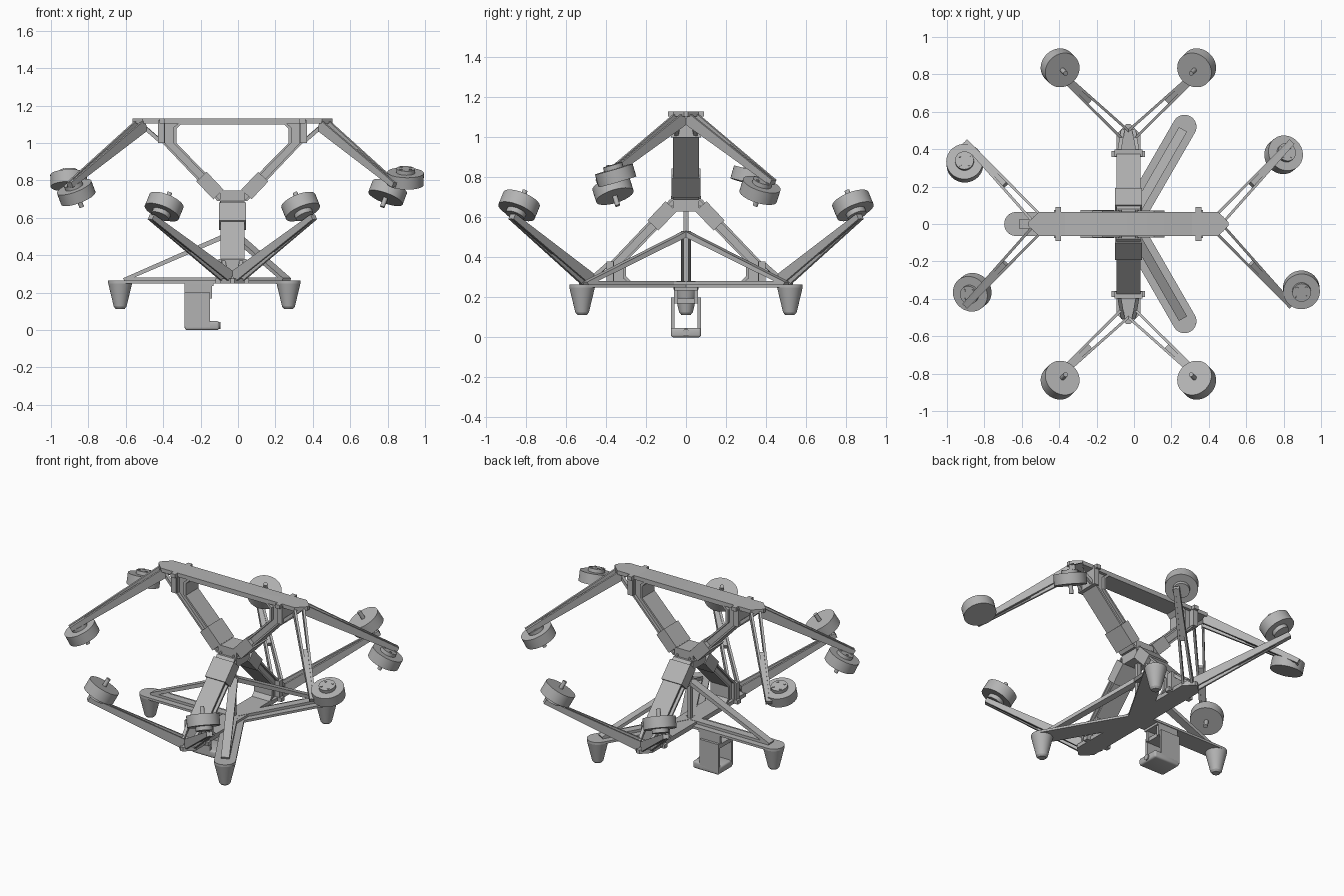
import bpy, bmesh, math
from mathutils import Matrix, Vector

if "Cube" in bpy.data.objects:
    bpy.data.objects.remove(bpy.data.objects["Cube"])

grey = bpy.data.materials.new("light_grey")
grey.use_nodes = True
colour = (0.45, 0.45, 0.45, 1)
grey.diffuse_color = colour
grey.node_tree.nodes["Principled BSDF"].inputs["Base Color"].default_value = colour

CX = -0.03  # shared vertical axis of both frames
UPPER = Matrix.Translation((CX, 0, 0))
# Lower frame: the same part turned upside down and crosswise
LOWER = Matrix(((0, 1, 0, CX), (1, 0, 0, 0), (0, 0, -1, 1.38), (0, 0, 0, 1)))
BASE = UPPER


def finish(name, bm, matrix=Matrix()):
    bm.transform(matrix)
    bmesh.ops.recalc_face_normals(bm, faces=bm.faces)
    mesh = bpy.data.meshes.new(name)
    bm.to_mesh(mesh)
    bm.free()
    ob = bpy.data.objects.new(name, mesh)
    bpy.context.collection.objects.link(ob)
    mesh.materials.append(grey)
    bpy.context.view_layer.objects.active = ob
    bpy.ops.object.select_all(action='DESELECT')
    ob.select_set(True)
    bpy.ops.object.shade_smooth_by_angle(angle=math.radians(35))
    return ob


def box(name, lo, hi, matrix=Matrix(), bevel=0):
    bm = bmesh.new()
    lo, hi = Vector(lo), Vector(hi)
    bmesh.ops.create_cube(bm, size=1)
    bm.transform(Matrix.Translation((lo + hi) / 2) @ Matrix.Diagonal((hi - lo).to_4d()))
    if bevel:
        bmesh.ops.bevel(bm, geom=bm.edges[:], offset=bevel, segments=3, affect='EDGES', profile=0.5)
    return finish(name, bm, matrix)


def bar(name, a, b, size_a, size_b, matrix=Matrix()):
    """Tapered bar; sizes are (width, height)."""
    a, b = Vector(a), Vector(b)
    d = (b - a).normalized()
    side = d.cross(Vector((0, 0, 1))).normalized()
    up = side.cross(d)
    bm = bmesh.new()
    ends = []
    for p, (w, h) in ((a, size_a), (b, size_b)):
        ends.append([bm.verts.new(p + side * w * s / 2 + up * h * t / 2)
                     for s, t in ((-1, -1), (1, -1), (1, 1), (-1, 1))])
        bm.faces.new(ends[-1])
    for i in range(4):
        j = (i + 1) % 4
        bm.faces.new((ends[0][i], ends[0][j], ends[1][j], ends[1][i]))
    return finish(name, bm, matrix)


def slab(name, outline, z0, z1, matrix=Matrix()):
    """Flat plate from an outline in x and y."""
    bm = bmesh.new()
    face = bm.faces.new([bm.verts.new((x, y, z0)) for x, y in outline])
    new = bmesh.ops.extrude_face_region(bm, geom=[face])["geom"]
    for v in new:
        if isinstance(v, bmesh.types.BMVert):
            v.co.z = z1
    return finish(name, bm, matrix)


def ring(name, outer, inner, half, matrix):
    """Closed band between two outlines in x and z."""
    bm = bmesh.new()
    loops = [[bm.verts.new((x, y, z)) for x, z in pts]
             for pts, y in ((outer, -half), (inner, -half), (inner, half), (outer, half))]
    for k in range(4):
        a, b = loops[k], loops[(k + 1) % 4]
        for i in range(len(a)):
            j = (i + 1) % len(a)
            bm.faces.new((a[i], a[j], b[j], b[i]))
    return finish(name, bm, matrix)


def disc(name, centre, axis, start, length, r1, r2=None, segs=40):
    """Cylinder or cone along an axis, starting at an offset from the centre."""
    axis = Vector(axis).normalized()
    bm = bmesh.new()
    bmesh.ops.create_cone(bm, cap_ends=True, segments=segs, radius1=r1,
                          radius2=r1 if r2 is None else r2, depth=length)
    turn = Vector((0, 0, 1)).rotation_difference(axis).to_matrix().to_4x4()
    return finish(name, bm, Matrix.Translation(Vector(centre) + axis * (start + length / 2)) @ turn)


def mirrored(half):
    return half + [(-x, z) for x, z in reversed(half)]


# Both frames: flanged V ring, main beam, corner braces, clamps and arms
outer = mirrored([(0.34, 1.13), (0.375, 1.12), (0.375, 1.0), (0.08, 0.69)])
inner = mirrored([(0.275, 1.1), (0.3, 1.075), (0.3, 1.0), (0.04, 0.735)])


def between(t):
    return [(a + (c - a) * t, b + (d - b) * t) for (a, b), (c, d) in zip(outer, inner)]


for prefix, M in (("upper", UPPER), ("lower", LOWER)):
    ring(prefix + "_outer_flange", outer, between(0.2), 0.064, M)
    ring(prefix + "_web", between(0.15), between(0.85), 0.045, M)
    ring(prefix + "_inner_flange", between(0.8), inner, 0.064, M)
    slab(prefix + "_beam", [(0.48, -0.064), (0.535, -0.01), (0.535, 0.01), (0.48, 0.064),
                            (-0.48, 0.064), (-0.535, 0.01), (-0.535, -0.01), (-0.48, -0.064)],
         1.105, 1.13, M)
    for s in (-1, 1):
        box(prefix + "_side_block", (s * 0.38 - 0.018, -0.075, 1.0), (s * 0.38 + 0.018, 0.075, 1.12), M)
        box(prefix + "_pin", (s * 0.375 - 0.016, -0.09, 1.105), (s * 0.375 + 0.016, 0.09, 1.13), M)
        bar(prefix + "_leg_clamp", (s * 0.075, 0, 0.725), (s * 0.165, 0, 0.82),
            (0.145, 0.075), (0.145, 0.075), M)
        for t in (-1, 1):
            bar(prefix + "_corner_brace", (s * 0.385, t * 0.05, 1.01), (s * 0.5, t * 0.03, 1.11),
                (0.02, 0.02), (0.02, 0.02), M)
            # Arm: two ribs that meet at the tip, joined by a top plate
            root, tip = Vector((s * 0.485, t * 0.025, 1.095)), Vector((s * 0.87, t * 0.435, 0.775))
            side = (tip - root).cross(Vector((0, 0, 1))).normalized()
            for k in (-1, 1):
                bar(prefix + "_arm_rib", root + side * 0.027 * k, tip + side * 0.011 * k,
                    (0.014, 0.06), (0.014, 0.03), M)
            mid = root.lerp(tip, 0.45)
            bar(prefix + "_arm_plate", mid, tip, (0.035, 0.03), (0.036, 0.025), M)

# Joint between the two frames
box("centre_joint", (-0.066, -0.066, 0.63), (0.066, 0.066, 0.745), BASE)
for s in (-1, 1):
    for t in (-1, 1):
        for z in (0.65, 0.7):
            disc("joint_bolt", (CX + s * 0.045, t * 0.066, z), (0, t, 0), 0, 0.008, 0.008, segs=12)

# Rotors on the lower arms lean inwards, with shafts on top
for s in (-1, 1):
    for t in (-1, 1):
        c = (CX + s * 0.365, t * 0.835, 0.66)
        n = (-s * 0.36, -t * 0.36, 0.88)
        disc("lower_rotor", c, n, -0.035, 0.07, 0.098)
        disc("lower_rotor_mount", c, n, -0.06, 0.03, 0.05)
        disc("lower_rotor_shaft", c, n, 0.03, 0.055, 0.013, segs=16)

# Rotors on the upper arms, with bolted mounts on top
rotors = [((0.8, 0.37, 0.735), (0.34, 0.28, 0.9), True),
          ((-0.865, -0.365, 0.735), (-0.34, -0.28, 0.9), True),
          ((0.895, -0.352, 0.81), (0.03, -0.28, 0.96), False),
          ((-0.905, 0.325, 0.8), (-0.03, 0.28, 0.96), False)]
for c, n, shaft in rotors:
    disc("upper_rotor", c, n, -0.033, 0.066, 0.098)
    disc("upper_rotor_mount", c, n, 0.03, 0.025, 0.05)
    n = Vector(n).normalized()
    u = n.orthogonal().normalized()
    for i in range(4):
        offset = Matrix.Rotation(math.pi / 2 * i, 3, n) @ u * 0.035
        disc("mount_bolt", Vector(c) + offset, n, 0.05, 0.009, 0.008, segs=10)
    if shaft:
        disc("upper_rotor_shaft", c, -n, 0.03, 0.055, 0.013, segs=16)

# Three-legged stand: rounded legs, sloping struts and cone feet
arc = [(0.6 + 0.064 * math.cos(a), 0.064 * math.sin(a))
       for a in (math.pi * (i / 16 - 0.5) for i in range(17))]
for i in range(3):
    M = BASE @ Matrix.Rotation(math.pi / 3 * (2 * i + 1), 4, 'Z')
    slab("stand_leg", [(0, -0.064)] + arc + [(0, 0.064)], 0.25, 0.265, M)
    bar("stand_leg_rib", (0.02, 0, 0.272), (0.57, 0, 0.272), (0.05, 0.02), (0.05, 0.02), M)
    bar("stand_strut", (0.0, 0, 0.52), (0.58, 0, 0.268), (0.05, 0.026), (0.05, 0.02), M)
    disc("stand_foot", M @ Vector((0.6, 0, 0.25)), (0, 0, -1), 0, 0.125, 0.064, 0.034)
    disc("foot_tip", M @ Vector((0.6, 0, 0.125)), (0, 0, -1), 0, 0.012, 0.034, 0.024)
box("centre_post", (-0.012, -0.012, 0.25), (0.012, 0.012, 0.66), BASE)

# Hanging camera housing, open at both ends
for s in (-1, 1):
    box("housing_side", (-0.285, s * 0.066 - 0.009, 0.015), (-0.15, s * 0.066 + 0.009, 0.2))
    box("housing_hanger", (-0.285, s * 0.05 - 0.009, 0.17), (-0.14, s * 0.05 + 0.009, 0.25))
box("housing_top", (-0.285, -0.075, 0.17), (-0.15, 0.075, 0.195))
box("housing_roof", (-0.285, -0.058, 0.235), (-0.13, 0.058, 0.25))
box("housing_floor", (-0.285, -0.075, 0), (-0.1, 0.075, 0.048), bevel=0.012)
disc("housing_lens", (-0.15, 0, 0.024), (1, 0, 0), 0.045, 0.012, 0.018, segs=24)
